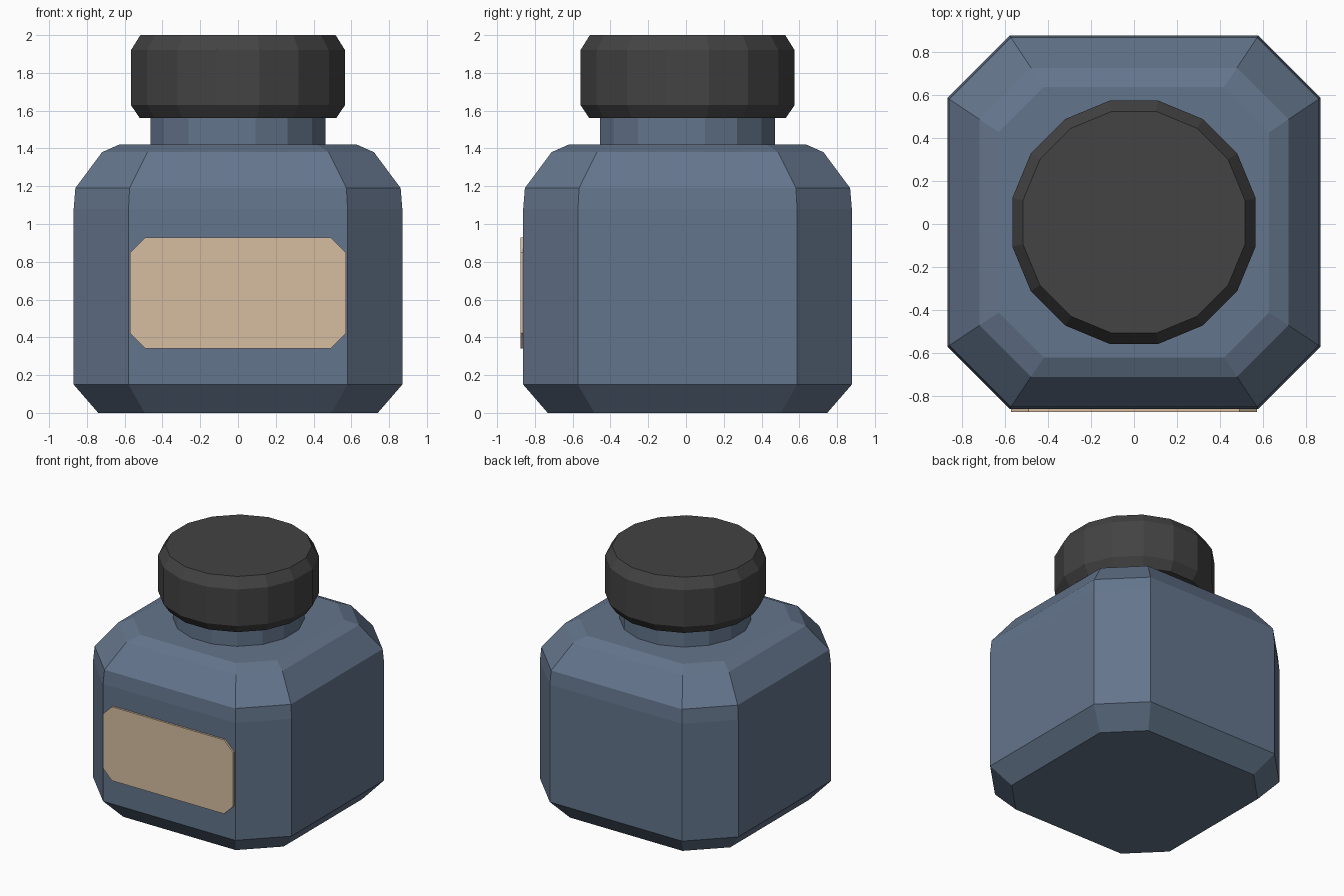
import bpy, bmesh, math

if "Cube" in bpy.data.objects:
    bpy.data.objects.remove(bpy.data.objects["Cube"])

CY = 0.008  # bottle axis sits slightly back, as the label adds depth at the front


def material(name, rgb):
    m = bpy.data.materials.new(name)
    m.diffuse_color = (*rgb, 1)
    m.use_nodes = True
    m.node_tree.nodes["Principled BSDF"].inputs["Base Color"].default_value = m.diffuse_color
    return m


def finish(name, bm, mat):
    bmesh.ops.recalc_face_normals(bm, faces=bm.faces[:])
    me = bpy.data.meshes.new(name)
    bm.to_mesh(me)
    bm.free()
    me.materials.append(mat)
    ob = bpy.data.objects.new(name, me)
    bpy.context.collection.objects.link(ob)
    return ob


def loft(name, outline, profile, mat):
    """Stack scaled copies of an outline: profile holds (scale, z) pairs."""
    bm = bmesh.new()
    rings = [[bm.verts.new((x * s, y * s + CY, z)) for x, y in outline]
             for s, z in profile]
    n = len(outline)
    for a, b in zip(rings, rings[1:]):
        for i in range(n):
            j = (i + 1) % n
            bm.faces.new((a[i], a[j], b[j], b[i]))
    bm.faces.new(rings[0][::-1])
    bm.faces.new(rings[-1])
    return finish(name, bm, mat)


def chamfered(w, h, cx, cy):
    """Rectangle of half size w, h with its corners cut off."""
    return [(w, -h + cy), (w, h - cy), (w - cx, h), (-w + cx, h),
            (-w, h - cy), (-w, -h + cy), (-w + cx, -h), (w - cx, -h)]


glass = material("blue_glass", (0.127, 0.178, 0.262))
black = material("dark_cap", (0.056, 0.056, 0.056))
paper = material("tan_paper", (0.67, 0.51, 0.355))

# Body: square with cut corners, tapered foot and sloping shoulders
loft("bottle_body", chamfered(1, 1, 1 / 3, 1 / 3),
     [(0.74, 0), (0.87, 0.15), (0.87, 1.08), (0.861, 1.19),
      (0.72, 1.38), (0.63, 1.42)], glass)

# Neck and cap: 16 sides, flats facing the axes; scale is the half width
r = 1 / math.cos(math.pi / 16)
round16 = [(r * math.cos((i + 0.5) * math.pi / 8), r * math.sin((i + 0.5) * math.pi / 8))
           for i in range(16)]
loft("neck", round16, [(0.4625, 1.41), (0.4625, 1.57)], glass)
loft("cap", round16, [(0.52, 1.56), (0.567, 1.63), (0.567, 1.92), (0.517, 2.0)], black)

# Label: thin plate with cut corners on the front
bm = bmesh.new()
back, front = [[bm.verts.new((x, y, z + 0.635)) for x, z in
                chamfered(0.572, 0.293, 0.08, 0.08)] for y in (-0.86, -0.877)]
bm.faces.new(front)
bm.faces.new(back[::-1])
for i in range(8):
    j = (i + 1) % 8
    bm.faces.new((back[i], back[j], front[j], front[i]))
finish("label", bm, paper)
